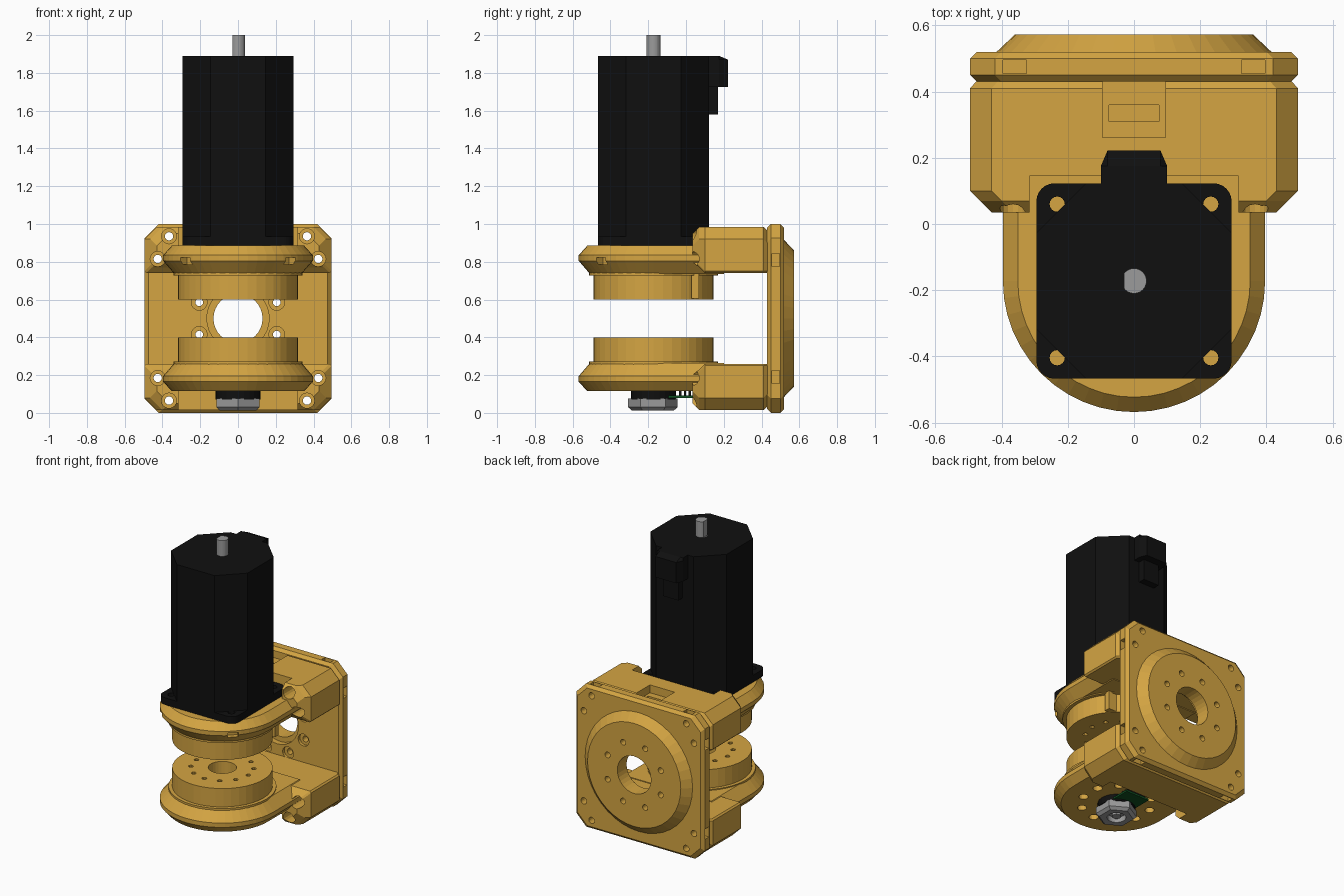
import bpy, bmesh, math
from math import cos, sin, pi

if "Cube" in bpy.data.objects:
    bpy.data.objects.remove(bpy.data.objects["Cube"])


def material(name, rgb):
    m = bpy.data.materials.new(name)
    m.diffuse_color = (*rgb, 1)
    m.use_nodes = True
    m.node_tree.nodes["Principled BSDF"].inputs["Base Color"].default_value = m.diffuse_color
    return m


GOLD = material("gold plastic", (0.66, 0.375, 0.055))
BLACK = material("black", (0.005, 0.005, 0.005))
GREY = material("grey metal", (0.33, 0.33, 0.33))
GREEN = material("green board", (0.005, 0.08, 0.015))
CY = -0.172  # y of the joint axis


def loft(name, rings, mat=GOLD):
    """Closed solid skinned through rings with equal point counts."""
    bm = bmesh.new()
    vs = [[bm.verts.new(p) for p in r] for r in rings]
    n = len(vs[0])
    for a, b in zip(vs, vs[1:]):
        for i in range(n):
            j = (i + 1) % n
            bm.faces.new((a[i], a[j], b[j], b[i]))
    bm.faces.new(vs[0])
    bm.faces.new(vs[-1])
    bmesh.ops.recalc_face_normals(bm, faces=bm.faces)
    me = bpy.data.meshes.new(name)
    bm.to_mesh(me)
    bm.free()
    me.materials.append(mat)
    ob = bpy.data.objects.new(name, me)
    bpy.context.collection.objects.link(ob)
    return ob


def turned(name, c, prof, mat=GOLD, axis='z', n=40, rot=0):
    """Round solid from (height, radius) pairs along y or z."""
    rings = []
    for t, r in prof:
        pts = [(c[0] + r * cos(rot + 2 * pi * i / n), c[1] + r * sin(rot + 2 * pi * i / n)) for i in range(n)]
        rings.append([(u, v, t) if axis == 'z' else (u, t, v) for u, v in pts])
    return loft(name, rings, mat)


def box(name, x, y, z, mat=GOLD):
    base = [(x[0], y[0]), (x[1], y[0]), (x[1], y[1]), (x[0], y[1])]
    return loft(name, [[(*p, t) for p in base] for t in z], mat)


def drill(c, a, b, r, axis='z', n=16):
    return turned("cutter", c, [(a, r), (b, r)], axis=axis, n=n)


def cut(ob, cutters):
    for c in cutters:
        c.hide_render = True
        m = ob.modifiers.new("cut", 'BOOLEAN')
        m.operation, m.solver, m.object = 'DIFFERENCE', 'EXACT', c
    bpy.context.view_layer.update()
    dg = bpy.context.evaluated_depsgraph_get()
    me = bpy.data.meshes.new_from_object(ob.evaluated_get(dg))
    ob.modifiers.clear()
    ob.data = me
    for c in cutters:
        bpy.data.objects.remove(c)


def octagon(y, hx, z0, z1, c0, c1):
    """Chamfered rectangle in the xz plane; c0, c1 are bottom and top chamfers."""
    half = [(hx - c0, z0), (hx, z0 + c0), (hx, z1 - c1), (hx - c1, z1)]
    return [(x, y, z) for x, z in half + [(-x, z) for x, z in reversed(half)]]


def around(c, r, n, rot=0):
    return [(c[0] + r * cos(rot + 2 * pi * i / n), c[1] + r * sin(rot + 2 * pi * i / n)) for i in range(n)]


SCREWS = [(sx * x, z) for sx in (-1, 1) for x, z in ((.365, .935), (.425, .815), (.425, .185), (.365, .065))]

# Back plate with conical boss
plate = loft("back_plate", [octagon(y, .495 - d, d, 1 - d, .075, .075)
                            for y, d in ((.43, .02), (.45, 0), (.50, 0), (.52, .02))])
cutters = [drill(p, .3, .7, .022, 'y') for p in SCREWS]
for s in (-1, 1):
    for z in (.965, -.05):
        cutters.append(box("cutter", (s * .36 - .035, s * .36 + .035), (.455, .495), (z, z + .085)))
    for z in (.81, .19):
        x = sorted((s * .455, s * .55))
        cutters.append(box("cutter", x, (.455, .495), (z - .035, z + .035)))
ring_holes = around((0, .5), .222, 8, pi / 8)


def flange_cutters():
    return ([drill((0, .5), .3, .7, .13, 'y', 32)]
            + [drill(p, .3, .7, .02, 'y') for p in ring_holes])


cut(plate, cutters + flange_cutters() + [drill((0, .5), .3, .47, .165, 'y', 32)]
    + [drill(p, .3, .45, .042, 'y') for p in ring_holes])
boss = turned("rear_boss", (0, .5), [(.51, .418), (.52, .415), (.572, .36)], axis='y', n=40)
cut(boss, flange_cutters())

# Upper and lower arms, mirrored about z = 0.5
for side in ("upper", "lower"):
    up = side == "upper"

    def f(z):
        return z if up else 1 - z

    def span(a, b):
        return sorted((f(a), f(b)))

    # Block that ties the joint disc to the plate
    rings = []
    for y, dx, dt, db in ((.035, .065, .035, .06), (.07, .03, 0, .03), (.10, 0, 0, 0), (.41, 0, 0, 0), (.432, .02, .02, .0)):
        ring = octagon(y, .495 - dx, .74 + db, .985 - dt, .01, .065)
        rings.append([(x, yy, f(z)) for x, yy, z in ring])
    block = loft(side + "_arm_block", rings)
    cutters = [box("cutter", (-.315, .315), (-.2, .145), span(.885, 1.1))]
    for p in SCREWS:
        if (p[1] > .5) == up:
            cutters += [drill(p, -.1, .6, .022, 'y'), drill(p, -.1, .2, .04, 'y')]
    if up:
        cutters += [box("cutter", (-.095, .095), (.262, .5), (.93, 1.1)),
                    box("cutter", (-.075, .075), (.31, .36), (.87, 1.0))]
    cut(block, cutters)

    # Bevelled disc, round at the front and straight towards the block
    rings = []
    for z, d in ((.735, .06), (.805, 0), (.835, 0), (.885, .045)):
        r = .396 - d
        arc = [(r * cos(pi + pi * i / 24), CY + r * sin(pi + pi * i / 24)) for i in range(25)]
        rings.append([(x, y, f(z)) for x, y in [(-r, .2)] + arc + [(r, .2)]])
    disc = loft(side + "_joint_disc", rings)
    if up:
        cutters = []
        for s in (-1, 1):  # nut slots in the rim
            c = box("cutter", (.345, .5), (-.035, .035), (.785, .822))
            c.location = (0, CY, 0)
            c.rotation_euler.z = -pi / 2 + s * pi / 4
            cutters.append(c)
    else:
        cutters = [drill(p, .05, .2, .03) for p in around((0, CY), .225, 10, pi / 10)]
    cut(disc, cutters)

    # Round collar facing the gap
    collar = turned(side + "_collar", (0, CY),
                    [(f(.76), .342), (f(.728), .342), (f(.728), .318), (f(.6), .318)])
    cut(collar, [drill((0, CY), *span(.5, .70), .09, n=28)]
        + [drill(p, *span(.5, .64), .016, n=10) for p in around((0, CY), .2, 12)])

box("collar_key", (.19, .265), (.03, .07), (.605, .75))


# Motor flange, body and connector
def square(h, corner, z, steps):
    pts = []
    for q in range(4):
        for i in range(steps + 1):
            a = q * pi / 2 + i * pi / 2 / steps
            cx, cy = ((1, 1), (-1, 1), (-1, -1), (1, -1))[q]
            pts.append((cx * (h - corner) + corner * cos(a), CY + cy * (h - corner) + corner * sin(a), z))
    return pts


flange = loft("motor_flange", [square(.295, .055, z, 6) for z in (.886, .935)], BLACK)
cut(flange, [drill((sx * .232, CY + sy * .232), .8, 1, .023) for sx in (-1, 1) for sy in (-1, 1)])
loft("motor_body", [square(.295, .15, z, 1) for z in (.93, 1.89)], BLACK)
conn = [(-.1, .1), (.1, .1), (.1, .175), (.08, .222), (-.08, .222), (-.1, .175)]
loft("connector_top", [[(x, y, z) for x, y in c] for z, c in
                       ((1.725, conn), (1.87, conn), (1.89, [(x, min(y, .175)) for x, y in conn]))], BLACK)
box("connector_lower", (-.06, .06), (.1, .17), (1.58, 1.74), BLACK)

# Motor shaft with a flat side
shaft = turned("motor_shaft", (0, CY), [(1.87, .038), (2.0, .038)], GREY, n=24)
cut(shaft, [box("cutter", (-.1, -.03), (-.3, 0), (1.89, 2.1))])

# Sensor under the lower disc
turned("sensor_body", (0, CY), [(.07, .12), (.12, .12)], BLACK, n=24)
box("sensor_board", (-.09, .09), (CY, .035), (.08, .093), GREEN)
for y in (-.03, -.005, .02):
    box("sensor_pin", (-.07, .07), (y - .006, y + .006), (.09, .12), BLACK)
nut = turned("sensor_nut", (0, CY - .003), [(.012, .11), (.03, .131), (.075, .131)], GREY, n=6, rot=pi / 6)
cut(nut, [drill((0, CY), -.1, .05, .06, n=24)])
turned("sensor_shaft", (0, CY), [(.02, .03), (.06, .03)], GREY, n=16)
